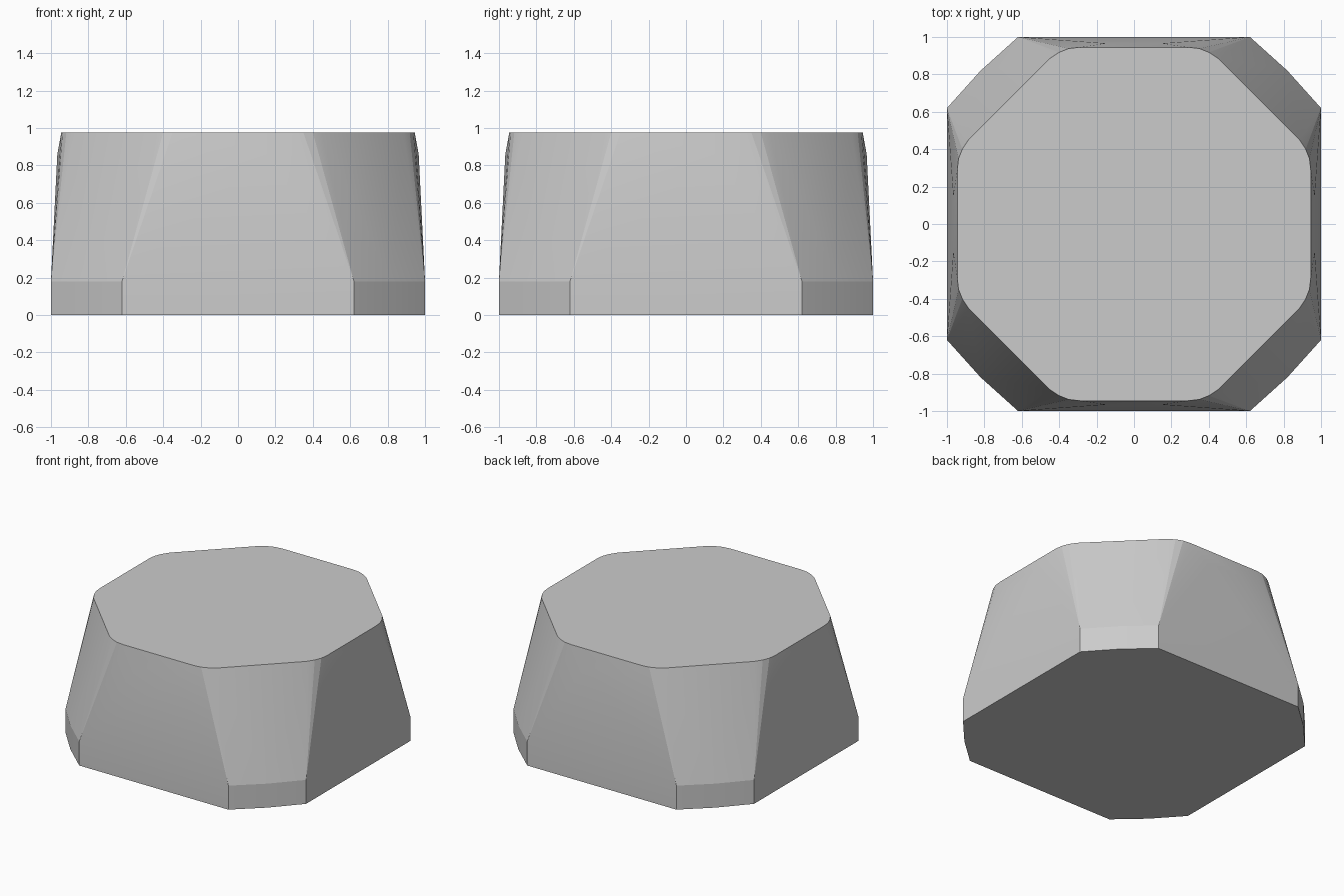
import bpy, bmesh

if "Cube" in bpy.data.objects:
    bpy.data.objects.remove(bpy.data.objects["Cube"])

# Eighth outlines (x, y), mirrored to the full ring by eight-fold symmetry
base = [(0.62, 1.0), (0.82, 0.82)]
shoulder = [(0.15, 0.966)]
top = [(0.29, 0.945), (0.35, 0.938), (0.40, 0.918), (0.45, 0.885)]


def ring(points):
    full = set()
    for x, y in points:
        for sx in (-1, 1):
            for sy in (-1, 1):
                full.add((sx * x, sy * y))
                full.add((sx * y, sy * x))
    return sorted(full)


# Tapered block: straight foot band, sloping sides, rounded octagonal top
bm = bmesh.new()
for z, outline in ((0, base), (0.18, base), (0.86, shoulder), (0.975, top)):
    for x, y in ring(outline):
        bm.verts.new((x, y, z))
bmesh.ops.convex_hull(bm, input=bm.verts[:])
bmesh.ops.dissolve_limit(bm, angle_limit=0.005, verts=bm.verts[:], edges=bm.edges[:])
bmesh.ops.recalc_face_normals(bm, faces=bm.faces[:])

mesh = bpy.data.meshes.new("tapered_block")
bm.to_mesh(mesh)
bm.free()
block = bpy.data.objects.new("tapered_block", mesh)
bpy.context.collection.objects.link(block)

# Soft side facets, sharp rims
bpy.context.view_layer.objects.active = block
block.select_set(True)
bpy.ops.object.shade_smooth_by_angle(angle=0.15)
